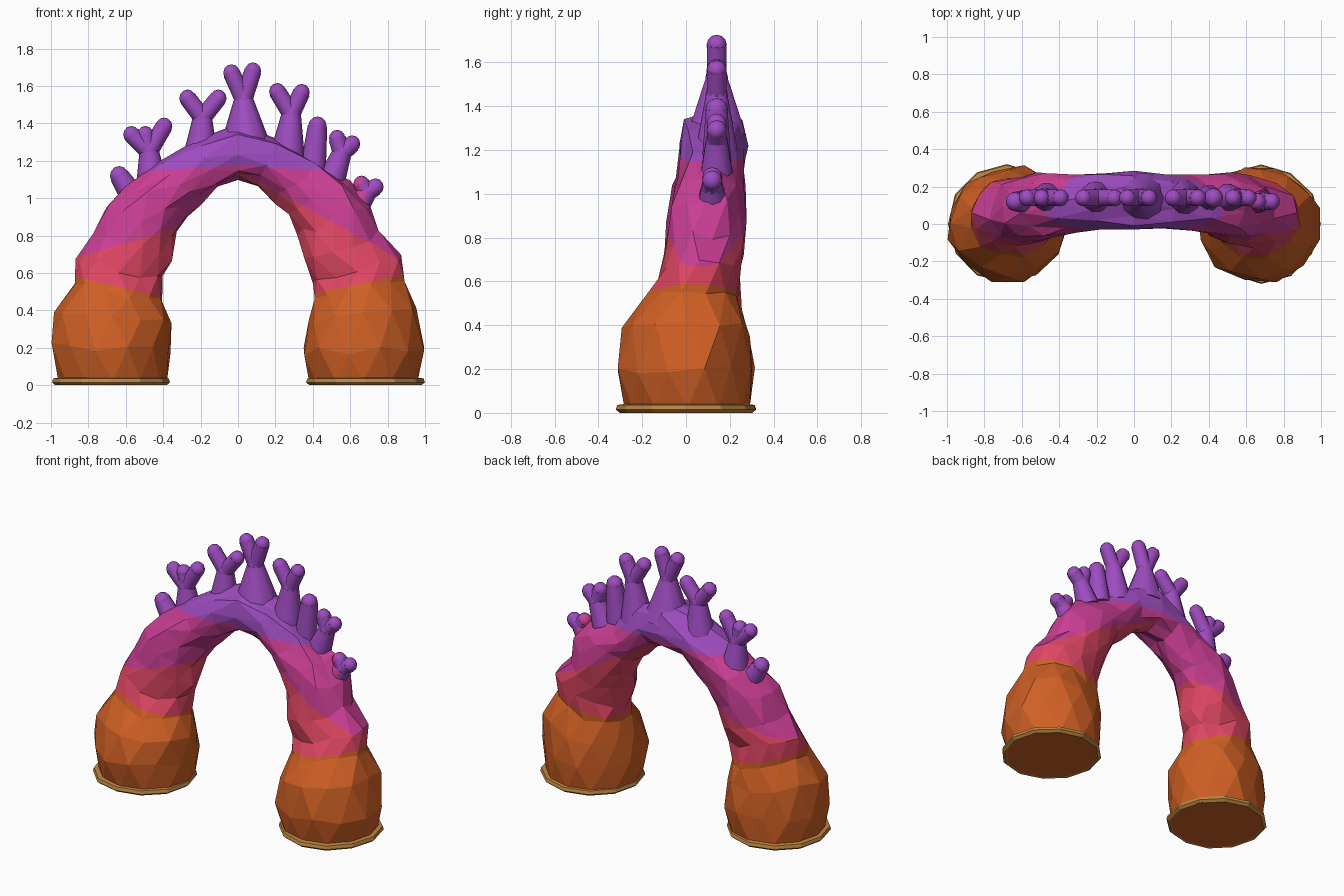
import bpy, bmesh, math, random
from mathutils import Vector

if "Cube" in bpy.data.objects:
    bpy.data.objects.remove(bpy.data.objects["Cube"])

random.seed(4)


def material(name, rgb):
    m = bpy.data.materials.new(name)
    lin = [((c / 255 + 0.055) / 1.055) ** 2.4 for c in rgb]
    m.diffuse_color = (*lin, 1)
    m.use_nodes = True
    m.node_tree.nodes["Principled BSDF"].inputs["Base Color"].default_value = m.diffuse_color
    return m


ORANGE = material("orange", (206, 95, 36))
RED = material("coral red", (222, 70, 98))
MAGENTA = material("magenta", (202, 62, 148))
PURPLE = material("purple", (158, 76, 192))
OCHRE = material("ochre", (190, 134, 66))


def finish(name, bm, mats, smooth=False):
    bmesh.ops.recalc_face_normals(bm, faces=bm.faces)
    for f in bm.faces:
        f.smooth = smooth
    me = bpy.data.meshes.new(name)
    bm.to_mesh(me)
    bm.free()
    for m in mats:
        me.materials.append(m)
    ob = bpy.data.objects.new(name, me)
    bpy.context.collection.objects.link(ob)
    return ob


# Arch body: rings given by outer x,z / inner x,z / front y, back y
half = [
    (-.96, .02, -.38, .02, -.28, .29),
    (-1.0, .21, -.35, .18, -.31, .31),
    (-.97, .41, -.37, .33, -.28, .29),
    (-.89, .55, -.40, .45, -.18, .25),
    (-.88, .68, -.40, .56, -.12, .24),
    (-.77, .81, -.35, .68, -.11, .26),
    (-.71, .96, -.32, .80, -.08, .27),
    (-.60, 1.08, -.27, .90, -.06, .27),
    (-.42, 1.18, -.20, .99, -.04, .26),
    (-.22, 1.32, -.11, 1.06, -.03, .27),
    (0, 1.40, 0, 1.08, -.03, .28),
]
rings = half + [(-a, b, -c, d, e, f) for a, b, c, d, e, f in reversed(half[:-1])]
SIDES = 12
bm = bmesh.new()
loops = []
for i, (ox, oz, ix, iz, y0, y1) in enumerate(rings):
    c = Vector(((ox + ix) / 2, (y0 + y1) / 2, (oz + iz) / 2))
    u = Vector(((ox - ix) / 2, 0, (oz - iz) / 2))
    ry = (y1 - y0) / 2
    end = i in (0, len(rings) - 1)
    loop = []
    for k in range(SIDES):
        a = 2 * math.pi * (k + 0.5 * (i % 2)) / SIDES
        s = 1 if end else random.uniform(0.93, 1.06)
        p = c + (u * math.cos(a) + Vector((0, ry * math.sin(a), 0))) * s
        if not end:
            p.z += random.uniform(-.025, .025)
        p.x = max(-1, min(.995, p.x))
        loop.append(bm.verts.new(p))
    loops.append(loop)
for i in range(len(loops) - 1):
    A, B = loops[i], loops[i + 1]
    for k in range(SIDES):
        n = (k + 1) % SIDES
        if i % 2 == 0:
            bm.faces.new((A[k], A[n], B[k]))
            bm.faces.new((A[n], B[n], B[k]))
        else:
            bm.faces.new((A[k], B[n], B[k]))
            bm.faces.new((A[k], A[n], B[n]))
bm.faces.new(loops[0])
bm.faces.new(loops[-1])

# Colour bands: cut by planes z = h + slope * (|x| - 0.6) on each leg
bands = {-1: [(.515, .24), (.76, -.30), (1.14, -.06)],
         1: [(.53, .20), (.82, -.55), (1.14, -.06)]}
for side, planes in bands.items():
    for h, slope in planes:
        faces = [f for f in bm.faces if f.calc_center_median().x * side > 0]
        geom = set(faces)
        for f in faces:
            geom.update(f.verts)
            geom.update(f.edges)
        bmesh.ops.bisect_plane(bm, geom=list(geom), dist=1e-5,
                               plane_co=(.6 * side, 0, h),
                               plane_no=(-slope * side, 0, 1))
for f in bm.faces:
    c = f.calc_center_median()
    planes = bands[1 if c.x > 0 else -1]
    f.material_index = sum(c.z > h + s * (abs(c.x) - .6) for h, s in planes)
finish("arch_body", bm, [ORANGE, RED, MAGENTA, PURPLE])

# Flat rims around both feet
for side, name in ((-1, "left_foot_rim"), (1, "right_foot_rim")):
    bm = bmesh.new()
    profile = [(.26, .012), (.30, 0), (.318, .015), (.312, .036), (.285, .04), (.26, .03)]
    cols = []
    for k in range(SIDES):
        a = 2 * math.pi * k / SIDES
        j = random.uniform(.98, 1.01)
        cols.append([bm.verts.new((side * .68 + r * j * math.cos(a), r * j * math.sin(a), z))
                     for r, z in profile])
    for k in range(SIDES):
        A, B = cols[k], cols[(k + 1) % SIDES]
        for q in range(len(profile)):
            w = (q + 1) % len(profile)
            bm.faces.new((A[q], B[q], B[w], A[w]))
    finish(name, bm, [OCHRE])

    # Underside of the foot
    bm = bmesh.new()
    bmesh.ops.create_circle(bm, cap_ends=True, segments=SIDES, radius=.30)
    bmesh.ops.translate(bm, verts=bm.verts, vec=(side * .68, 0, .003))
    ob = finish("foot_underside", bm, [ORANGE])
    for p in ob.data.polygons:
        if p.normal.z > 0:
            ob.data.flip_normals()
            break


def ball(bm, p, r):
    res = bmesh.ops.create_uvsphere(bm, u_segments=10, v_segments=6, radius=r)
    bmesh.ops.translate(bm, verts=res["verts"], vec=p)


def limb(bm, a, b, r0, r1):
    """Tapered round limb with a ball tip."""
    d = b - a
    res = bmesh.ops.create_cone(bm, segments=10, radius1=r0, radius2=r1,
                                depth=d.length, cap_ends=True)
    rot = d.to_track_quat("Z", "Y")
    for v in res["verts"]:
        v.co = rot @ v.co + (a + b) / 2
    ball(bm, b, r1)


# Coral twigs: base, fork, base radius, tips (all x,z)
twigs = [
    ((-.57, 1.02), (-.635, 1.12), .065, []),
    ((-.46, 1.08), (-.475, 1.25), .085, [(-.57, 1.34), (-.495, 1.34), (-.395, 1.385)]),
    ((-.20, 1.24), (-.19, 1.43), .09, [(-.27, 1.535), (-.105, 1.535)]),
    ((.04, 1.27), (.03, 1.53), .14, [(-.035, 1.67), (.08, 1.68)]),
    ((.26, 1.20), (.285, 1.45), .10, [(.21, 1.57), (.34, 1.565)]),
    ((.40, 1.15), (.425, 1.385), .07, []),
    ((.50, 1.10), (.555, 1.24), .075, [(.53, 1.32), (.61, 1.29)]),
    ((.63, .95), (.69, 1.03), .07, [(.66, 1.075), (.735, 1.06)]),
]
for n, (base, fork, r, tips) in enumerate(twigs):
    bm = bmesh.new()
    y = .14 if n not in (0, 7) else .12
    P = lambda q: Vector((q[0], y, q[1]))
    limb(bm, P(base), P(fork), r, .052)
    for t in tips:
        limb(bm, P(fork), P(t), .048, .046)
    # lowest right twig keeps the leg colour at its root
    if n == 7:
        for f in bm.faces:
            f.material_index = int(f.calc_center_median().x < .66)
    ob = finish("coral_twig_%d" % (n + 1), bm, [PURPLE, MAGENTA], True)
    bpy.ops.object.select_all(action="DESELECT")
    ob.select_set(True)
    bpy.context.view_layer.objects.active = ob
    bpy.ops.object.shade_smooth_by_angle(angle=math.radians(50))
